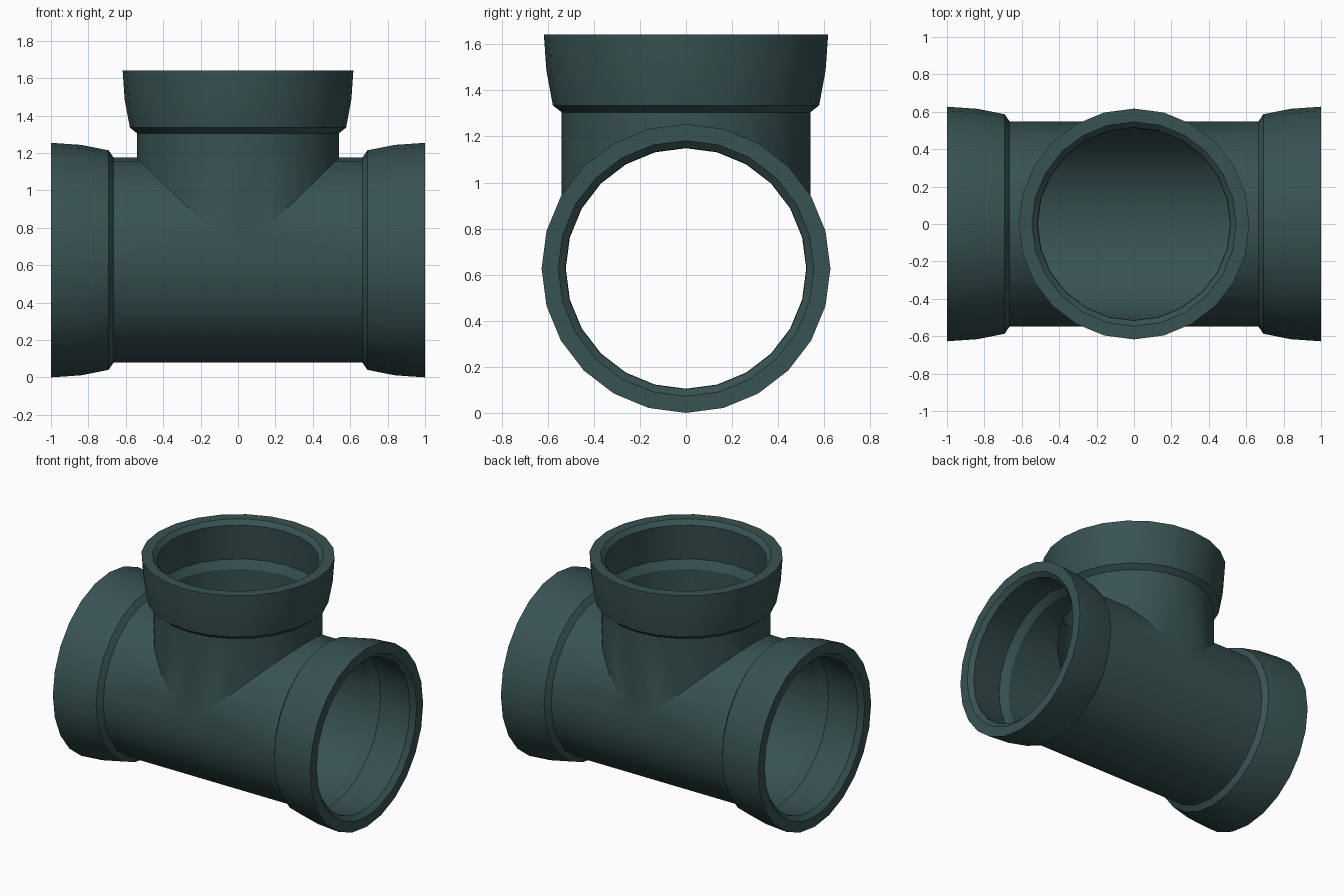
import bpy, bmesh, math
from mathutils import Matrix

if "Cube" in bpy.data.objects:
    bpy.data.objects.remove(bpy.data.objects["Cube"])

SIDES = 24
AXIS_Z = 0.627


def lathe(name, profile, matrix):
    """Closed solid turned around local z from (radius, height) points."""
    bm = bmesh.new()
    rings = []
    for r, h in profile:
        rings.append([bm.verts.new((r * math.cos(2 * math.pi * i / SIDES),
                                    r * math.sin(2 * math.pi * i / SIDES), h))
                      for i in range(SIDES)])
    for a, b in zip(rings, rings[1:]):
        for i in range(SIDES):
            j = (i + 1) % SIDES
            bm.faces.new((a[i], a[j], b[j], b[i]))
    bm.faces.new(rings[0][::-1])
    bm.faces.new(rings[-1])
    bm.transform(matrix)
    bmesh.ops.recalc_face_normals(bm, faces=bm.faces)
    mesh = bpy.data.meshes.new(name)
    bm.to_mesh(mesh)
    bm.free()
    obj = bpy.data.objects.new(name, mesh)
    bpy.context.collection.objects.link(obj)
    return obj


def mirrored(half):
    return [(r, -h) for r, h in reversed(half)] + half


def combine(target, other, operation):
    mod = target.modifiers.new(operation, 'BOOLEAN')
    mod.operation = operation
    mod.solver = 'EXACT'
    mod.object = other
    bpy.context.view_layer.objects.active = target
    bpy.ops.object.modifier_apply(modifier=mod.name)
    bpy.data.objects.remove(other, do_unlink=True)


along_x = Matrix.Translation((0, 0, AXIS_Z)) @ Matrix.Rotation(math.pi / 2, 4, 'Y') @ Matrix.Rotation(math.pi, 4, 'Z')
upright = Matrix.Identity(4)

# Outer skins: straight run with two flared sockets, and the branch
run_outer = [(0.548, 0.665), (0.587, 0.692), (0.616, 0.84), (0.627, 1.0)]
branch_outer = [(0.54, AXIS_Z), (0.54, 1.305), (0.578, 1.335), (0.606, 1.485), (0.617, 1.642)]
tee = lathe("pipe_tee", mirrored(run_outer), along_x)
combine(tee, lathe("branch", branch_outer, upright), 'UNION')

# Bores: pipe bore, conical stop, socket groove, chamfered lip
run_bore = [(0.522, 0.665), (0.555, 0.72), (0.524, 0.97), (0.555, 1.0), (0.555, 1.05)]
branch_bore = [(0.514, AXIS_Z), (0.514, 1.305), (0.546, 1.36),
               (0.516, 1.612), (0.546, 1.642), (0.546, 1.70)]
bore = lathe("run_bore", mirrored(run_bore), along_x)
combine(bore, lathe("branch_bore", branch_bore, upright), 'UNION')
combine(tee, bore, 'DIFFERENCE')

# Dark green-grey plastic
mat = bpy.data.materials.new("dark_plastic")
mat.diffuse_color = (0.04, 0.085, 0.085, 1)
mat.use_nodes = True
mat.node_tree.nodes["Principled BSDF"].inputs["Base Color"].default_value = mat.diffuse_color
tee.data.materials.clear()
tee.data.materials.append(mat)

bpy.ops.object.select_all(action='DESELECT')
tee.select_set(True)
bpy.context.view_layer.objects.active = tee
bpy.ops.object.shade_smooth_by_angle(angle=math.radians(25))
